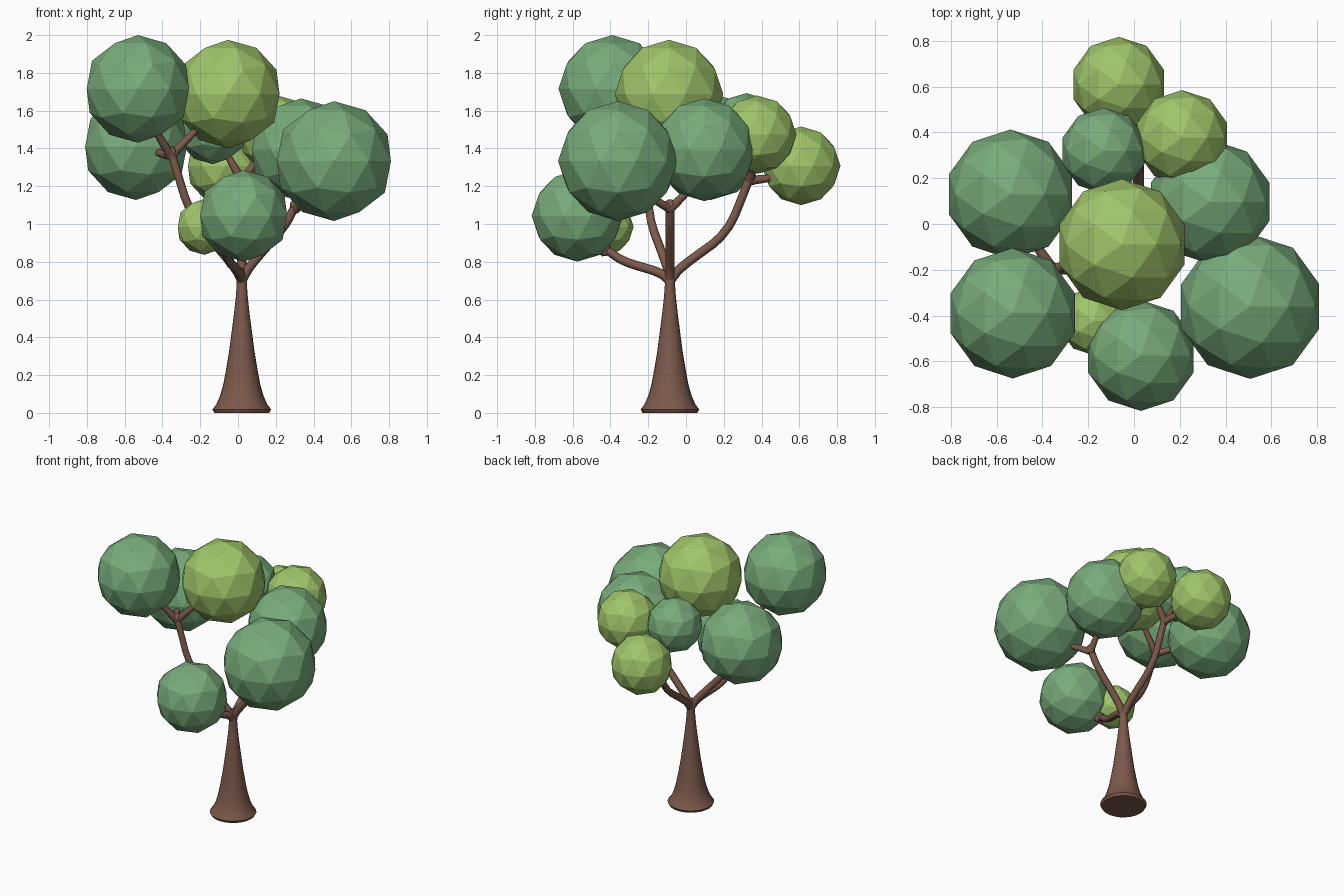
import bpy, bmesh, math
from mathutils import Vector

if "Cube" in bpy.data.objects:
    bpy.data.objects.remove(bpy.data.objects["Cube"])


def material(name, rgb):
    m = bpy.data.materials.new(name)
    m.diffuse_color = (*rgb, 1)
    m.use_nodes = True
    m.node_tree.nodes["Principled BSDF"].inputs["Base Color"].default_value = m.diffuse_color
    return m


BARK = material("bark brown", (0.20, 0.10, 0.07))
DARK = material("deep green", (0.19, 0.41, 0.20))
LIGHT = material("lime green", (0.35, 0.56, 0.145))


def add_object(name, bm, mat, smooth=False):
    mesh = bpy.data.meshes.new(name)
    bmesh.ops.recalc_face_normals(bm, faces=bm.faces)
    bm.to_mesh(mesh)
    bm.free()
    mesh.materials.append(mat)
    ob = bpy.data.objects.new(name, mesh)
    bpy.context.collection.objects.link(ob)
    if smooth:
        bpy.ops.object.select_all(action='DESELECT')
        ob.select_set(True)
        bpy.context.view_layer.objects.active = ob
        bpy.ops.object.shade_smooth_by_angle(angle=math.radians(50))
    return ob


# Trunk: a flared profile turned around its axis
TX, TY = 0.02, -0.085
profile = [(0.145, 0.0), (0.155, 0.018), (0.135, 0.045), (0.115, 0.09), (0.098, 0.15),
           (0.083, 0.23), (0.068, 0.32), (0.055, 0.42), (0.042, 0.52), (0.032, 0.61),
           (0.027, 0.68), (0.031, 0.73), (0.022, 0.765)]
SIDES = 24
bm = bmesh.new()
rings = [[bm.verts.new((TX + r * math.cos(2 * math.pi * i / SIDES),
                        TY + r * math.sin(2 * math.pi * i / SIDES), z))
          for i in range(SIDES)] for r, z in profile]
for a, b in zip(rings, rings[1:]):
    for i in range(SIDES):
        j = (i + 1) % SIDES
        bm.faces.new((a[i], a[j], b[j], b[i]))
bm.faces.new(rings[0][::-1])
bm.faces.new(rings[-1])
add_object("trunk", bm, BARK, True)


# Branches: round tubes along a path, tapering from r0 to r1
def branch(name, points, r0, r1):
    pts = [Vector(p) for p in points]
    for _ in range(2):  # corner cutting softens the bends
        new = [pts[0]]
        for a, b in zip(pts, pts[1:]):
            new += [a.lerp(b, 0.2), a.lerp(b, 0.8)]
        pts = new + [pts[-1]]
    cu = bpy.data.curves.new(name, 'CURVE')
    cu.dimensions = '3D'
    cu.bevel_depth = 1.0
    cu.bevel_resolution = 2
    cu.use_fill_caps = True
    sp = cu.splines.new('POLY')
    sp.points.add(len(pts) - 1)
    for i, (sp_pt, p) in enumerate(zip(sp.points, pts)):
        sp_pt.co = (*p, 1)
        sp_pt.radius = r0 + (r1 - r0) * i / (len(pts) - 1)
    tmp = bpy.data.objects.new(name + "_path", cu)
    bpy.context.collection.objects.link(tmp)
    dg = bpy.context.evaluated_depsgraph_get()
    bm = bmesh.new()
    bm.from_mesh(tmp.evaluated_get(dg).to_mesh())
    bpy.data.objects.remove(tmp)
    bmesh.ops.remove_doubles(bm, verts=bm.verts, dist=1e-5)
    add_object(name, bm, BARK, True)


root = (TX, TY, 0.70)
limbs = {
    "left": ([root, (-0.02, -0.10, 0.775), (-0.25, -0.20, 1.04), (-0.355, -0.20, 1.38)],
             [(-0.47, -0.31, 1.55), (-0.47, -0.03, 1.39), (-0.19, -0.15, 1.53)]),
    "right": ([root, (0.06, TY, 0.775), (0.25, TY, 0.99), (0.305, TY, 1.10)],
              [(0.42, -0.24, 1.17), (0.33, 0.04, 1.20)]),
    "back": ([root, (0.02, -0.03, 0.77), (0.02, 0.22, 0.95), (0.02, 0.34, 1.25)],
             [(0.13, 0.365, 1.37), (-0.07, 0.34, 1.39), (-0.01, 0.50, 1.25)]),
    "front": ([root, (0.01, -0.14, 0.745), (-0.05, -0.33, 0.80), (-0.07, -0.43, 0.87)],
              [(0.0, -0.52, 0.93), (-0.15, -0.42, 0.92)]),
}
for side, (path, tips) in limbs.items():
    branch(side + "_branch", path, 0.026, 0.022)
    end = Vector(path[-1])
    for n, tip in enumerate(tips, 1):
        mid = end.lerp(Vector(tip), 0.5) - Vector((0, 0, 0.01))
        branch(f"{side}_twig_{n}", [end - Vector((0, 0, 0.02)), mid, tip], 0.027, 0.014)
    # swollen fork
    bm = bmesh.new()
    bmesh.ops.create_uvsphere(bm, u_segments=12, v_segments=8, radius=0.031)
    bmesh.ops.translate(bm, verts=bm.verts, vec=end)
    add_object(side + "_fork", bm, BARK, True)

# Leaf clusters: flat-shaded icospheres (x, y, z, radius, colour)
clusters = [
    (-0.54, 0.13, 1.41, 0.283, DARK), (-0.53, -0.39, 1.715, 0.285, DARK),
    (-0.053, -0.09, 1.688, 0.287, LIGHT), (0.508, -0.36, 1.333, 0.317, DARK),
    (0.03, -0.575, 1.043, 0.242, DARK), (0.333, 0.097, 1.393, 0.272, DARK),
    (0.21, 0.378, 1.473, 0.207, LIGHT), (-0.067, 0.61, 1.308, 0.208, LIGHT),
    (-0.133, 0.32, 1.505, 0.188, DARK), (-0.178, -0.425, 0.985, 0.148, LIGHT),
]
for n, (x, y, z, r, mat) in enumerate(clusters, 1):
    bm = bmesh.new()
    bmesh.ops.create_icosphere(bm, subdivisions=2, radius=r)
    bmesh.ops.translate(bm, verts=bm.verts, vec=(x, y, z))
    add_object(f"leaf_cluster_{n}", bm, mat)
